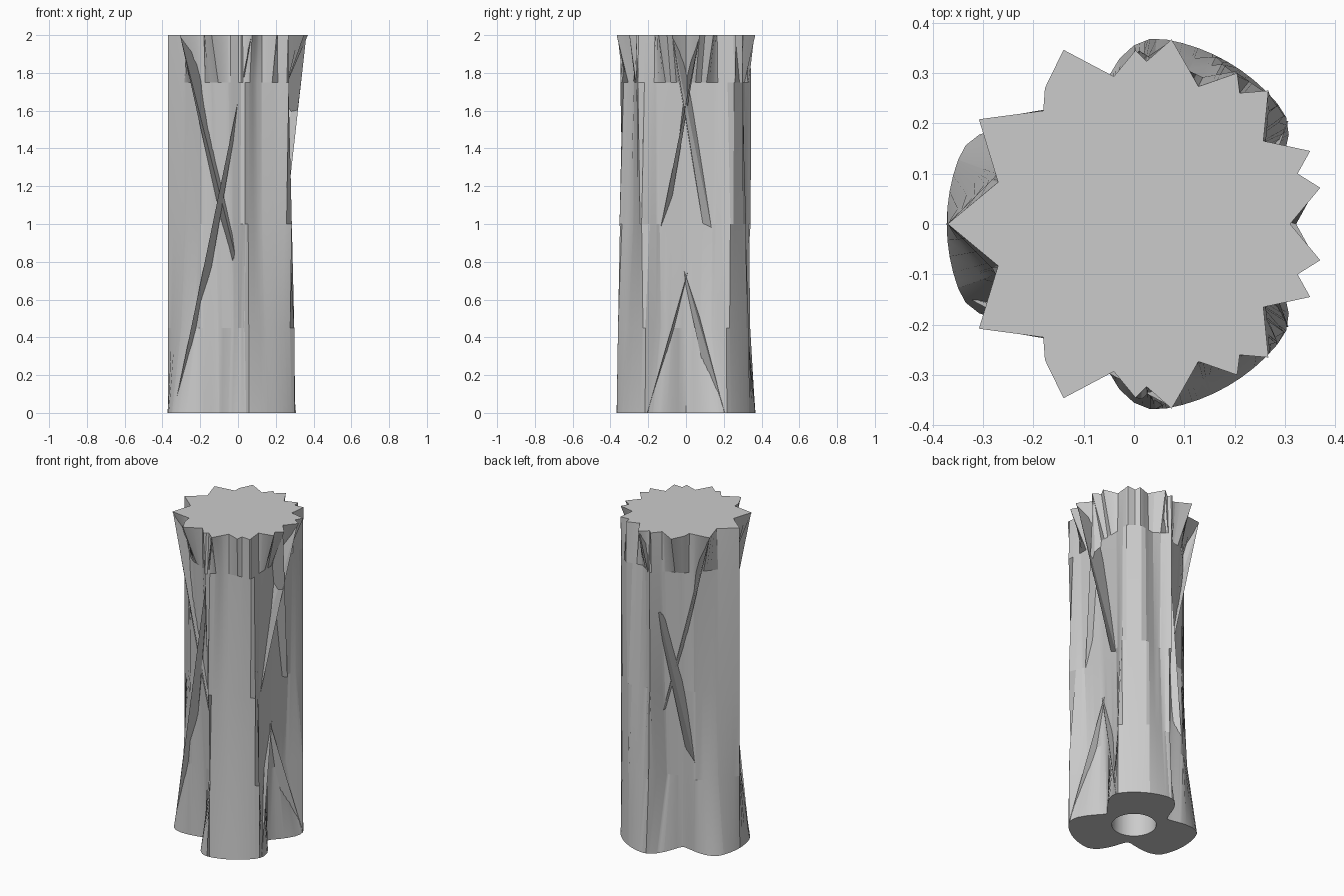
import bpy, bmesh, math
from mathutils import Vector

if "Cube" in bpy.data.objects:
    bpy.data.objects.remove(bpy.data.objects["Cube"])

grey = bpy.data.materials.new("pale grey")
grey.use_nodes = True
grey.diffuse_color = (0.6, 0.6, 0.6, 1)
grey.node_tree.nodes["Principled BSDF"].inputs["Base Color"].default_value = (0.6, 0.6, 0.6, 1)

R = 0.372


def polar(degrees, radius):
    a = math.radians(degrees)
    return Vector((radius * math.cos(a), radius * math.sin(a)))


def angle_of(p):
    return math.degrees(math.atan2(p.y, p.x)) % 360


# Half outlines from the +x axis round to the -x axis, for the front and back halves
lobe = [(0, R), (24, R), (30, .355), (35, .33), (45, .262), (53, .215), (60, .2)]


def foot_radius(degrees):
    f = abs(degrees % 120 - 60)
    for (a, r), (b, s) in zip(lobe, lobe[1:]):
        if f <= b:
            return r + (s - r) * (f - a) / (b - a)


def halves(start, front_lobe, back_lobe, end):
    return [[Vector(p) for p in start + part + end] for part in (front_lobe, back_lobe)]


foot = [[polar(d, foot_radius(d)) for d in range(0, 181, 5)]] * 2
shin = halves([(.215, 0), (.232, .13), (.298, .215)],
              [(.15, .3), (.057, .36), (.035, .3)],
              [(.163, .332), (.04, .325), (.02, .34)],
              [(-.02, .215), (-.105, .185), (-.2, .19), (-.3, .11), (-.37, 0)])
middle = halves([(.235, 0), (.25, .15), (.285, .235)],
                [(.125, .28), (.038, .352)],
                [(.175, .318), (.06, .3), (.01, .342)],
                [(-.03, .25), (-.12, .205), (-.19, .195), (-.37, 0)])
neck = halves([(.262, 0), (.262, .165), (.27, .255)],
              [(.2, .262), (.092, .28), (.015, .348)],
              [(.2, .303), (.1, .285), (.01, .345)],
              [(-.05, .28), (-.13, .25), (-.19, .205), (-.28, .09), (-.37, 0)])
star = halves([(.31, 0), (.37, .072), (.325, .1), (.35, .145), (.257, .165), (.267, .265),
               (.21, .26), (.205, .3), (.128, .273), (.075, .367), (.025, .323), (.003, .345),
               (-.04, .293), (-.14, .346), (-.177, .27), (-.18, .225), (-.308, .208),
               (-.27, .083), (-.37, 0)], [], [], [])
outlines = [(0, foot), (.45, shin), (1, middle), (1.75, neck), (2, star)]


def radius_at(outline, degrees):
    """Distance from the axis to the outline in one direction."""
    half = outline[1 if degrees >= 0 else 0]
    degrees = abs(degrees)
    d = polar(degrees, 1)
    for p, q in zip(half, half[1:]):
        if angle_of(p) - .01 <= degrees <= angle_of(q) + .01:
            e = q - p
            return (p.x * e.y - p.y * e.x) / (d.x * e.y - d.y * e.x)
    return half[-1].length


sides = [sorted({round(angle_of(p), 1) for _, o in outlines for p in o[k]}) for k in (0, 1)]
angles = sides[1] + [-a for a in reversed(sides[0]) if 0 < a < 180]
count = len(angles)


def finish(bm, name):
    bmesh.ops.recalc_face_normals(bm, faces=bm.faces)
    mesh = bpy.data.meshes.new(name)
    bm.to_mesh(mesh)
    bm.free()
    mesh.materials.append(grey)
    ob = bpy.data.objects.new(name, mesh)
    bpy.context.collection.objects.link(ob)
    return ob


# Column lofted from the three-lobed foot to the star top, with a bore from below
bm = bmesh.new()


def ring(z, radius):
    return [bm.verts.new((*polar(a, radius(a)), z)) for a in angles]


rings = [ring(1.9, lambda a: .126), ring(0, lambda a: .126)]
rings += [ring(z, lambda a, o=o: radius_at(o, a)) for z, o in outlines]
for low, high in zip(rings, rings[1:]):
    for i in range(count):
        j = (i + 1) % count
        bm.faces.new((low[i], low[j], high[j], high[i]))
for end, z in ((rings[0], 1.9), (rings[-1], 2)):
    hub = bm.verts.new((0, 0, z))
    for i in range(count):
        bm.faces.new((end[i], end[(i + 1) % count], hub))
column = finish(bm, "fluted_column")
bpy.context.view_layer.objects.active = column
column.select_set(True)
bpy.ops.object.shade_smooth_by_angle(angle=math.radians(18))
column.select_set(False)


# Slender slanted ribs that cross over the hollows between the lobes
def rib(name, top, bottom, top_z=1.999, top_r=R - .003, foot_r=R - .003):
    bm = bmesh.new()
    ends = []
    for a, z, r in ((bottom, .001, foot_r), (top, top_z, top_r)):
        pts = (polar(a, r), polar(a + 4, r * .78), polar(a - 4, r * .78))
        ends.append([bm.verts.new((*p, z)) for p in pts])
    for i in range(3):
        j = (i + 1) % 3
        bm.faces.new((ends[0][i], ends[0][j], ends[1][j], ends[1][i]))
    for end in ends:
        bm.faces.new(end)
    finish(bm, name)


STEP = 11.25
for side, s, rise_r in (("back", 1, .32), ("front", -1, R - .003)):
    rib(f"{side}_upper_rib", s * STEP, -s * 6 * STEP, foot_r=.36)
    rib(f"{side}_rising_rib", s * 7 * STEP, s * 14 * STEP, foot_r=rise_r)
    rib(f"{side}_falling_rib", s * 13 * STEP, s * 5 * STEP, foot_r=.35)
    rib(f"{side}_foot_rib", -s * 10, s * 3 * STEP, .85, .22)
